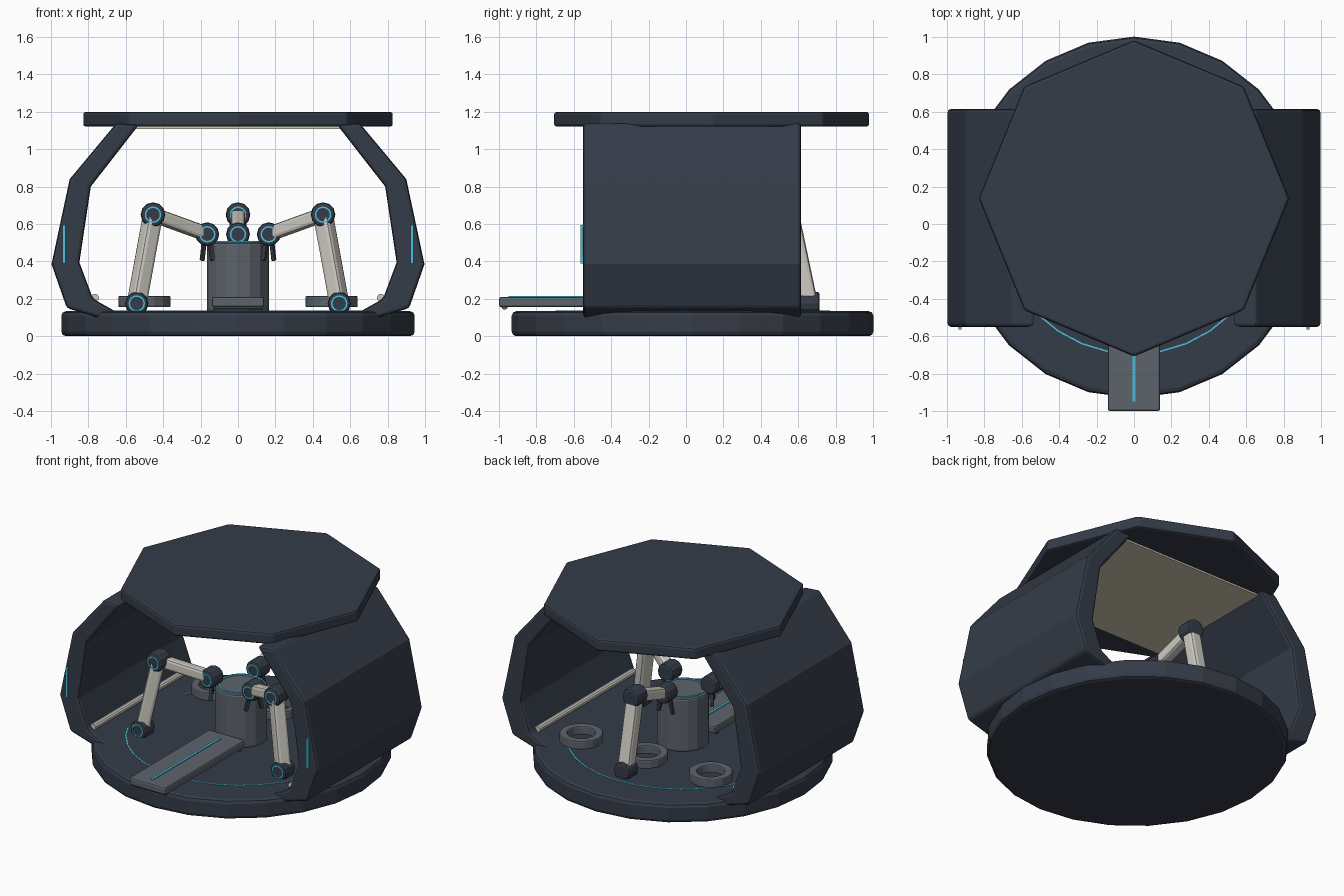
import bpy, bmesh, math
from mathutils import Vector, Matrix

if "Cube" in bpy.data.objects:
    bpy.data.objects.remove(bpy.data.objects["Cube"])


def mat(name, col):
    m = bpy.data.materials.new(name)
    m.diffuse_color = (*col, 1)
    m.use_nodes = True
    m.node_tree.nodes["Principled BSDF"].inputs["Base Color"].default_value = m.diffuse_color
    return m


DARK = mat("dark_hull", (0.035, 0.045, 0.065))
GREY = mat("mid_grey", (0.11, 0.125, 0.15))
PALE = mat("pale_link", (0.62, 0.60, 0.54))
WARM = mat("warm_panel", (0.65, 0.60, 0.45))
CYAN = mat("cyan_trim", (0.07, 0.55, 0.75))
AXIS = {"x": Matrix.Rotation(math.pi / 2, 4, "Y"), "y": Matrix.Rotation(math.pi / 2, 4, "X"),
        "z": Matrix.Identity(4)}


def finish(name, bm, m, bevel=0.0, segs=2):
    bmesh.ops.recalc_face_normals(bm, faces=bm.faces)
    me = bpy.data.meshes.new(name)
    bm.to_mesh(me)
    bm.free()
    me.materials.append(m)
    ob = bpy.data.objects.new(name, me)
    bpy.context.collection.objects.link(ob)
    if bevel:
        b = ob.modifiers.new("bevel", "BEVEL")
        b.width, b.segments, b.limit_method = bevel, segs, "ANGLE"
        b.angle_limit = math.radians(35)
    return ob


def box(name, lo, hi, m, bevel=0.0):
    lo, hi = Vector(lo), Vector(hi)
    bm = bmesh.new()
    bmesh.ops.create_cube(bm, size=1, matrix=Matrix.Translation((lo + hi) / 2) @ Matrix.Diagonal((*(hi - lo), 1)))
    return finish(name, bm, m, bevel)


def cyl(name, c, r, h, n, m, axis="z", bevel=0.0, sx=1, sy=1, spin=0.0):
    bm = bmesh.new()
    mx = (Matrix.Translation(c) @ Matrix.Diagonal((sx, sy, 1, 1)) @ AXIS[axis]
          @ Matrix.Rotation(spin, 4, "Z"))
    bmesh.ops.create_cone(bm, cap_ends=True, segments=n, radius1=r, radius2=r, depth=h, matrix=mx)
    return finish(name, bm, m, bevel)


def ring(name, c, r_in, r_out, h, n, m, axis="z", bevel=0.0):
    # rectangular section swept round a circle
    bm = bmesh.new()
    mx = Matrix.Translation(c) @ AXIS[axis]
    loops = []
    for i in range(n):
        a = 2 * math.pi * i / n
        loops.append([bm.verts.new(mx @ Vector((r * math.cos(a), r * math.sin(a), z)))
                      for r, z in ((r_in, -h / 2), (r_out, -h / 2), (r_out, h / 2), (r_in, h / 2))])
    for i in range(n):
        p, q = loops[i], loops[(i + 1) % n]
        for k in range(4):
            bm.faces.new((p[k], p[(k + 1) % 4], q[(k + 1) % 4], q[k]))
    return finish(name, bm, m, bevel)


def bar(name, a, b, w, d, m, bevel=0.0):
    # box section running between two points
    a, b = Vector(a), Vector(b)
    rot = (b - a).to_track_quat("Z", "Y").to_matrix().to_4x4()
    bm = bmesh.new()
    bmesh.ops.create_cube(bm, size=1, matrix=Matrix.Translation((a + b) / 2) @ rot
                          @ Matrix.Diagonal((w, d, (b - a).length, 1)))
    return finish(name, bm, m, bevel)


# base disc and canopy
CY = 0.035
cyl("base_disc", (0, CY, 0.067), 0.967, 0.134, 24, DARK, bevel=0.025, sx=0.977)
cyl("canopy", (0, 0.137, 1.16), 0.845, 0.08, 8, DARK, bevel=0.015, sx=0.982)
box("ceiling_panel", (-0.57, -0.4, 1.108), (0.57, 0.57, 1.122), WARM)
ring("floor_trim", (0, CY, 0.134), 0.726, 0.734, 0.006, 32, CYAN)

# side shells: one profile, mirrored
SHELL = [(0.65, 1.14), (0.90, 0.84), (0.997, 0.385), (0.915, 0.15), (0.73, 0.095),
         (0.64, 0.125), (0.775, 0.20), (0.848, 0.395), (0.787, 0.80), (0.53, 1.13)]
for side, s in (("left", -1), ("right", 1)):
    bm = bmesh.new()
    f = bm.faces.new([bm.verts.new((s * x, -0.55, z)) for x, z in SHELL])
    out = bmesh.ops.extrude_face_region(bm, geom=[f])
    bmesh.ops.translate(bm, vec=(0, 1.165, 0), verts=[v for v in out["geom"] if isinstance(v, bmesh.types.BMVert)])
    finish(side + "_shell", bm, DARK, 0.018)
    box(side + "_shell_light", (s * 0.93 - 0.008, -0.565, 0.39), (s * 0.93 + 0.008, -0.545, 0.595), CYAN)
    cyl(side + "_wall_rail", (s * 0.765, 0.02, 0.205), 0.022, 1.06, 10, PALE, axis="y")

# central pedestal
cyl("pedestal", (0, CY, 0.315), 0.167, 0.37, 16, GREY, bevel=0.012)
ring("pedestal_trim", (0, CY, 0.502), 0.135, 0.147, 0.012, 24, CYAN)

# entry ramp with end rollers
box("ramp", (-0.14, -1.0, 0.155), (0.14, -0.12, 0.21), GREY, 0.012)
box("ramp_light", (-0.008, -0.95, 0.205), (0.008, -0.2, 0.216), CYAN)
for i, y in enumerate((-0.97, -0.16)):
    cyl(f"ramp_roller_{i}", (0, y, 0.16), 0.018, 0.26, 10, GREY, axis="x")

# floor rings at the back
for i, x in enumerate((-0.5, 0, 0.5)):
    ring(f"floor_ring_{i}", (x, 0.44, 0.185), 0.09, 0.14, 0.06, 16, GREY, bevel=0.008)

# three robot arms, 120 degrees apart
for i in range(3):
    a = math.radians(90 + 120 * i)
    d = Vector((math.cos(a), math.sin(a), 0))
    t = Vector((-d.y, d.x, 0))

    def at(r, z):
        return Vector((0, CY, z)) + d * r

    foot, elbow, wrist = at(0.625, 0.175), at(0.525, 0.65), at(0.19, 0.545)
    for part, p, r in (("foot", foot, 0.062), ("elbow", elbow, 0.066), ("wrist", wrist, 0.064)):
        cyl(f"arm_{i}_{part}_joint", p, r, 0.11, 12, DARK, axis="y", bevel=0.015)
        ring(f"arm_{i}_{part}_trim", p - Vector((0, 0.056, 0)), 0.036, 0.044, 0.008, 16, CYAN, axis="y")
    box(f"arm_{i}_foot_block", foot - Vector((0.05, 0.05, 0.045)), foot + Vector((0.05, 0.05, 0)), DARK, 0.008)
    bar(f"arm_{i}_lower_link", foot, elbow, 0.09, 0.09, PALE, 0.02)
    bar(f"arm_{i}_upper_link", elbow, wrist, 0.075, 0.075, PALE, 0.018)
    # gripper fingers
    for k in (-1, 1):
        root = wrist + t * 0.03 * k - Vector((0, 0, 0.03))
        bar(f"arm_{i}_finger_{k + 1}", root, root + t * 0.025 * k - Vector((0, 0, 0.11)), 0.022, 0.022, DARK, 0.004)
